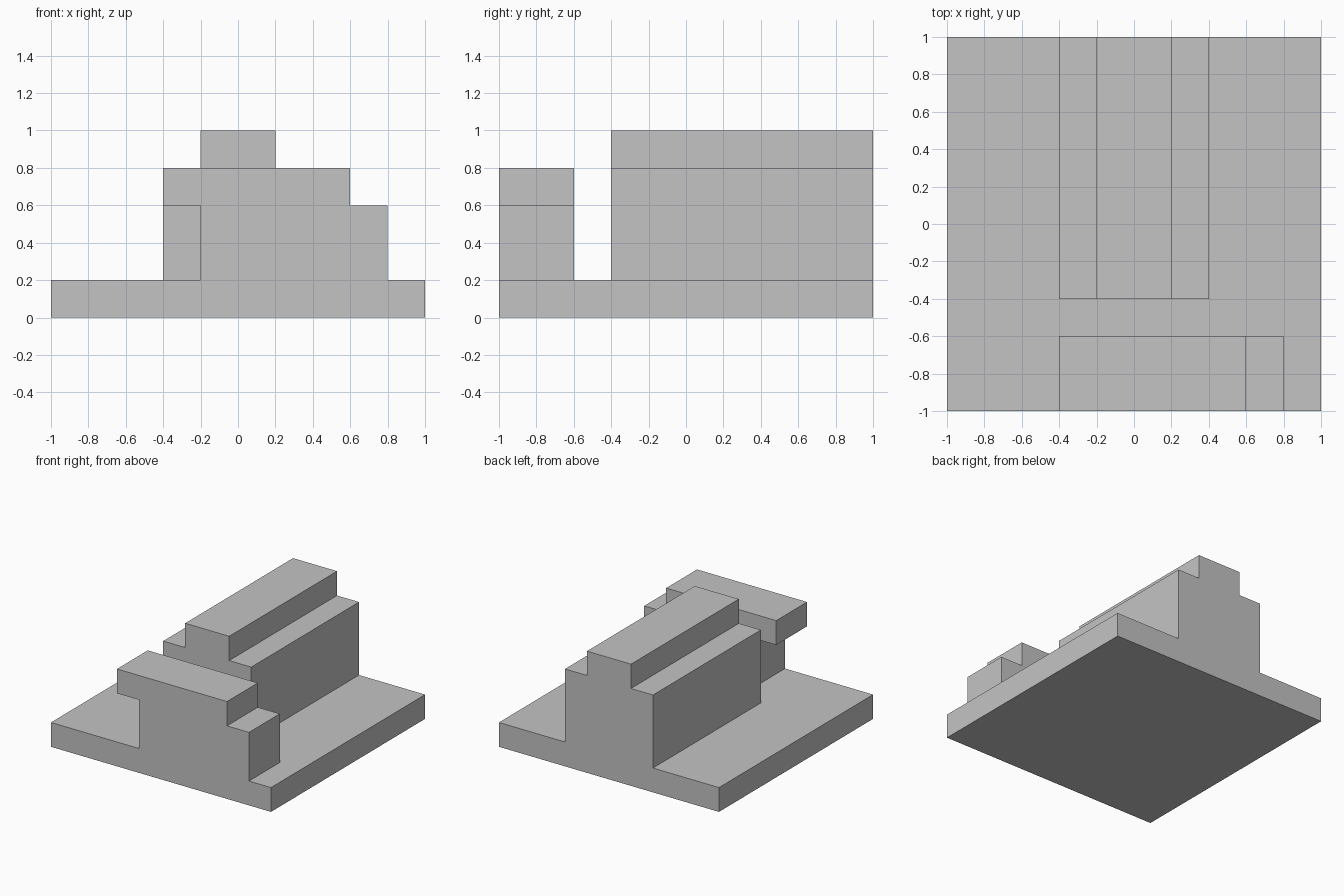
import bpy
import bmesh

if "Cube" in bpy.data.objects:
    bpy.data.objects.remove(bpy.data.objects["Cube"], do_unlink=True)

# One plain grey for the whole model
GREY = (0.55, 0.55, 0.55, 1.0)
grey = bpy.data.materials.new("plain grey")
grey.use_nodes = True
grey.diffuse_color = GREY
grey.node_tree.nodes["Principled BSDF"].inputs["Base Color"].default_value = GREY


def extrude_profile(name, profile, y_front, y_back):
    """Solid from an (x, z) outline, extruded along y."""
    bm = bmesh.new()
    face = bm.faces.new([bm.verts.new((x, y_front, z)) for x, z in profile])
    ext = bmesh.ops.extrude_face_region(bm, geom=[face])
    moved = [v for v in ext["geom"] if isinstance(v, bmesh.types.BMVert)]
    bmesh.ops.translate(bm, verts=moved, vec=(0, y_back - y_front, 0))
    bmesh.ops.recalc_face_normals(bm, faces=bm.faces)
    mesh = bpy.data.meshes.new(name)
    bm.to_mesh(mesh)
    bm.free()
    mesh.materials.append(grey)
    obj = bpy.data.objects.new(name, mesh)
    bpy.context.collection.objects.link(obj)
    return obj


SUNK = 0.1  # blocks start inside the slab so they fuse with it

# Square base slab
base = extrude_profile("stepped_base", [(-1, 0), (1, 0), (1, 0.2), (-1, 0.2)], -1, 1)

# Front block: upper bar shifted sideways, overhanging on one side
front_block = extrude_profile("front_block", [
    (-0.2, SUNK), (0.8, SUNK), (0.8, 0.6), (0.6, 0.6),
    (0.6, 0.8), (-0.4, 0.8), (-0.4, 0.6), (-0.2, 0.6)], -1, -0.6)

# Rear block: long symmetric stepped ridge
half = [(0.4, SUNK), (0.4, 0.8), (0.2, 0.8), (0.2, 1)]
rear_block = extrude_profile(
    "rear_block", half + [(-x, z) for x, z in reversed(half)], -0.4, 1)

# Fuse into one solid with clean flush faces
for block in (front_block, rear_block):
    mod = base.modifiers.new("fuse_" + block.name, 'BOOLEAN')
    mod.operation = 'UNION'
    mod.solver = 'EXACT'
    mod.object = block
bpy.context.view_layer.update()
fused = bpy.data.meshes.new_from_object(
    base.evaluated_get(bpy.context.evaluated_depsgraph_get()))
base.modifiers.clear()
base.data = fused
for block in (front_block, rear_block):
    bpy.data.objects.remove(block, do_unlink=True)

# Merge coplanar faces left by the union
bm = bmesh.new()
bm.from_mesh(fused)
bmesh.ops.dissolve_limit(bm, angle_limit=0.01, verts=bm.verts, edges=bm.edges)
bm.to_mesh(fused)
bm.free()
